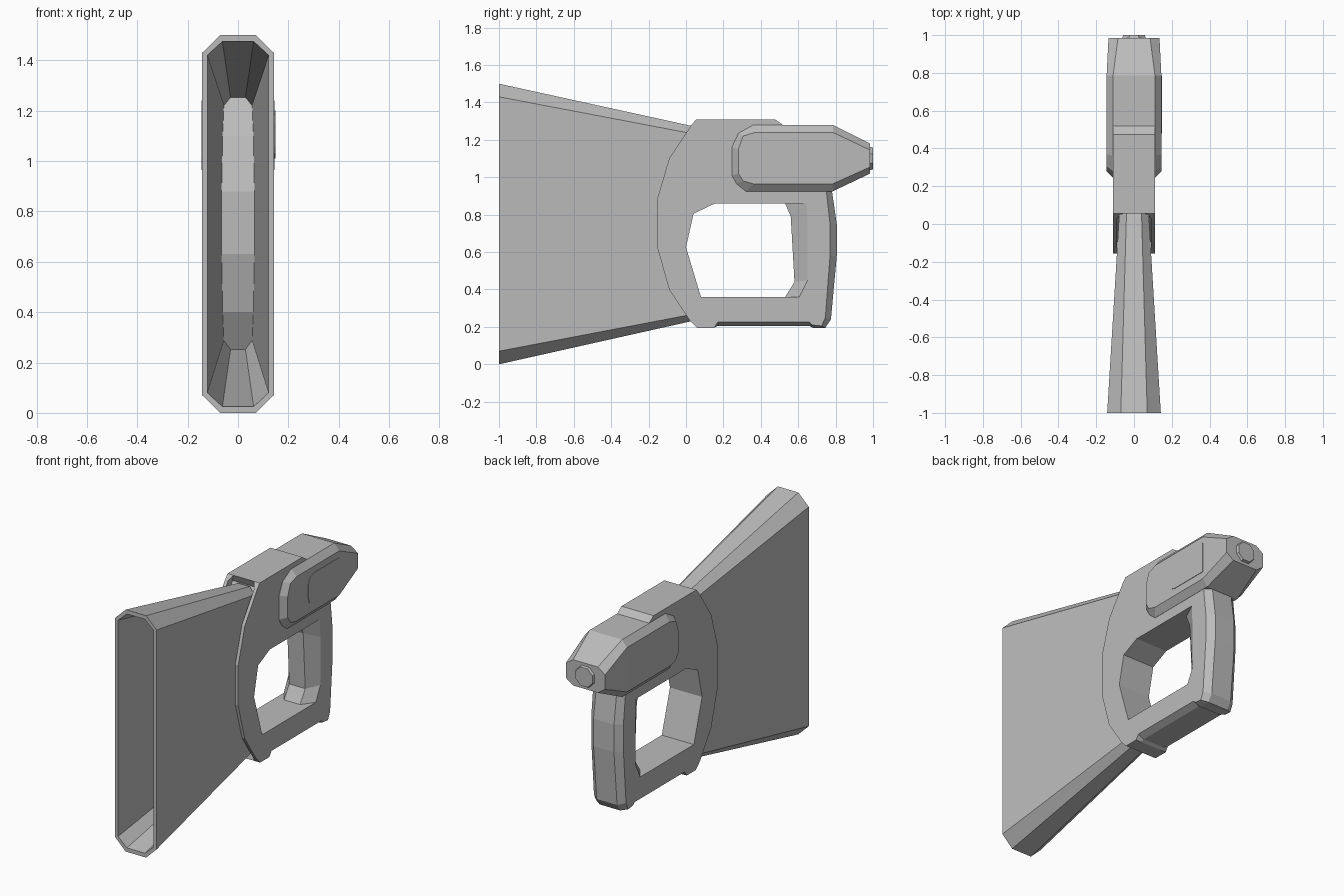
import bpy, bmesh, math
from mathutils import Vector, Matrix

cube = bpy.data.objects.get("Cube")
if cube:
    bpy.data.objects.remove(cube, do_unlink=True)

grey = bpy.data.materials.new("plain grey")
grey.use_nodes = True
COLOUR = (0.5, 0.5, 0.5, 1)
grey.diffuse_color = COLOUR
grey.node_tree.nodes["Principled BSDF"].inputs["Base Color"].default_value = COLOUR


def finish(bm, name):
    bmesh.ops.remove_doubles(bm, verts=bm.verts, dist=0.0005)
    bmesh.ops.recalc_face_normals(bm, faces=bm.faces)
    mesh = bpy.data.meshes.new(name)
    bm.to_mesh(mesh)
    bm.free()
    mesh.materials.append(grey)
    obj = bpy.data.objects.new(name, mesh)
    bpy.context.collection.objects.link(obj)
    return obj


def loft(bm, rings, closed=False):
    """Bridge closed rings of points; returns the rings of vertices."""
    vs = [[bm.verts.new(p) for p in ring] for ring in rings]
    pairs = list(zip(vs, vs[1:])) + ([(vs[-1], vs[0])] if closed else [])
    for a, b in pairs:
        for i in range(len(a)):
            j = (i + 1) % len(a)
            bm.faces.new((a[i], a[j], b[j], b[i]))
    return vs


def mirrored(rings):
    """Continue half a stack of rings through to the -x side."""
    return rings + [[(-x, y, z) for x, y, z in r] for r in reversed(rings)]


# Flared nozzle: hollow chamfered duct whose rear edge follows the body arc
DEPTH = [0.06, 0.05, -0.03, -0.09, -0.09, -0.03, 0.04, 0.06]
SIDE_Z = [1.1, 0.88, 0.63, 0.41]


def duct_rings(front, rear):
    def side(spec):
        x, xc, lo, lo_c, hi_c, hi = spec
        span = [lo_c + (z - 0.265) / 0.965 * (hi_c - lo_c) for z in SIDE_Z]
        return [(xc, hi), (x, hi_c)] + [(x, z) for z in span] + [(x, lo_c), (xc, lo)]
    f, b = side(front), side(rear)
    start = [Vector((x, -1, z)) for x, z in f]
    full = [Vector((x, 0.05, z)) for x, z in b]
    end = [s.lerp(e, (d + 1) / 1.05) for s, e, d in zip(start, full, DEPTH)]
    return [half + [Vector((-p.x, p.y, p.z)) for p in reversed(half)]
            for half in (start, end)]


outer = duct_rings((0.142, 0.07, 0, 0.07, 1.43, 1.5),
                   (0.078, 0.04, 0.235, 0.27, 1.23, 1.27))
inner = duct_rings((0.122, 0.062, 0.025, 0.08, 1.42, 1.475),
                   (0.056, 0.03, 0.25, 0.29, 1.22, 1.255))
bm = bmesh.new()
loft(bm, [outer[0], outer[1], inner[1], inner[0]], closed=True)
finish(bm, "nozzle")

# Body and handle: outline at the side face, then nearer the middle
ARC = [(0.02, 0.235), (-0.09, 0.4), (-0.155, 0.63), (-0.155, 0.88), (-0.09, 1.1), (0.03, 1.28)]
ARC_BACK = [(0.07, 0.245)] + [(y + 0.06, z) for y, z in ARC[1:-1]] + [(0.075, 1.265)]
TOP = [(0.055, 1.31), (0.475, 1.31), (0.525, 1.275), (0.75, 1.27)]
GRIP_SIDE = [(0.75, 0.93), (0.77, 0.75), (0.77, 0.58), (0.745, 0.25), (0.725, 0.205),
             (0.675, 0.21), (0.66, 0.225), (0.17, 0.225)]
GRIP_MID = [(0.78, 0.93), (0.806, 0.75), (0.806, 0.58), (0.775, 0.24), (0.745, 0.195),
            (0.68, 0.195), (0.66, 0.205), (0.17, 0.205)]
FOOT = [(0.15, 0.195), (0.06, 0.195)]
HOLE_SIDE = [(0.155, 0.86), (0.04, 0.805), (0, 0.625), (0.08, 0.36), (0.605, 0.36),
             (0.65, 0.45), (0.65, 0.75), (0.645, 0.86)]
HOLE_MID = HOLE_SIDE[:4] + [(0.53, 0.36), (0.58, 0.44), (0.56, 0.79), (0.53, 0.86)]


def at(x, pts):
    return [(x, y, z) for y, z in pts]


rest = at(0.07, TOP + GRIP_MID + FOOT)
bm = bmesh.new()
shell = loft(bm, mirrored([at(0.11, ARC + TOP + GRIP_SIDE + FOOT),
                           at(0.09, ARC) + rest,
                           at(0.09, ARC_BACK) + rest]))
hole = loft(bm, mirrored([at(0.11, HOLE_SIDE), at(0.055, HOLE_MID)]))
for k in (0, -1):
    edges = []
    for ring in (shell[k], hole[k]):
        edges += [bm.edges.get((ring[i - 1], ring[i])) for i in range(len(ring))]
    bmesh.ops.triangle_fill(bm, edges=edges, use_beauty=True)
finish(bm, "body_and_handle")

# Motor pod: chamfered capsule across the top, tapering to the rear
POD_RIM = [(0.985, 1.18), (0.785, 1.28), (0.36, 1.28), (0.28, 1.235), (0.245, 1.16),
           (0.245, 1.01), (0.27, 0.965), (0.32, 0.925), (0.785, 0.925), (0.985, 1.02)]
POD_FLAT = [(0.985, 1.145), (0.785, 1.24), (0.37, 1.24), (0.305, 1.22), (0.28, 1.15),
            (0.28, 1.02), (0.305, 0.98), (0.36, 0.965), (0.785, 0.965), (0.985, 1.055)]


def pod_ring(x, x_rear, pts):
    return [(x_rear if y > 0.9 else x, y, z) for y, z in pts]


bm = bmesh.new()
pod = loft(bm, mirrored([pod_ring(0.145, 0.135, POD_FLAT), pod_ring(0.111, 0.085, POD_RIM)]))
for ring in (pod[0], pod[-1]):
    bm.faces.new(ring[1:9])
    bm.faces.new((ring[0], ring[1], ring[8], ring[9]))
finish(bm, "motor_pod")

# Thin side panel on the left of the pod
PANEL = [(0.48, 1.15), (0.495, 1.185), (0.53, 1.2), (0.785, 1.2), (0.785, 1.01),
         (0.53, 1.01), (0.49, 1.03), (0.48, 1.06)]
bm = bmesh.new()
for ring in loft(bm, [at(0.143, PANEL), at(0.148, PANEL)]):
    bm.faces.new(ring)
finish(bm, "side_panel")

# Octagonal button on the rear end
bm = bmesh.new()
bmesh.ops.create_cone(bm, cap_ends=True, segments=8, radius1=0.062, radius2=0.073, depth=0.03,
                      matrix=Matrix.Translation((0, 0.985, 1.1))
                      @ Matrix.Rotation(math.pi / 2, 4, 'X')
                      @ Matrix.Rotation(math.pi / 8, 4, 'Z'))
finish(bm, "rear_button")
